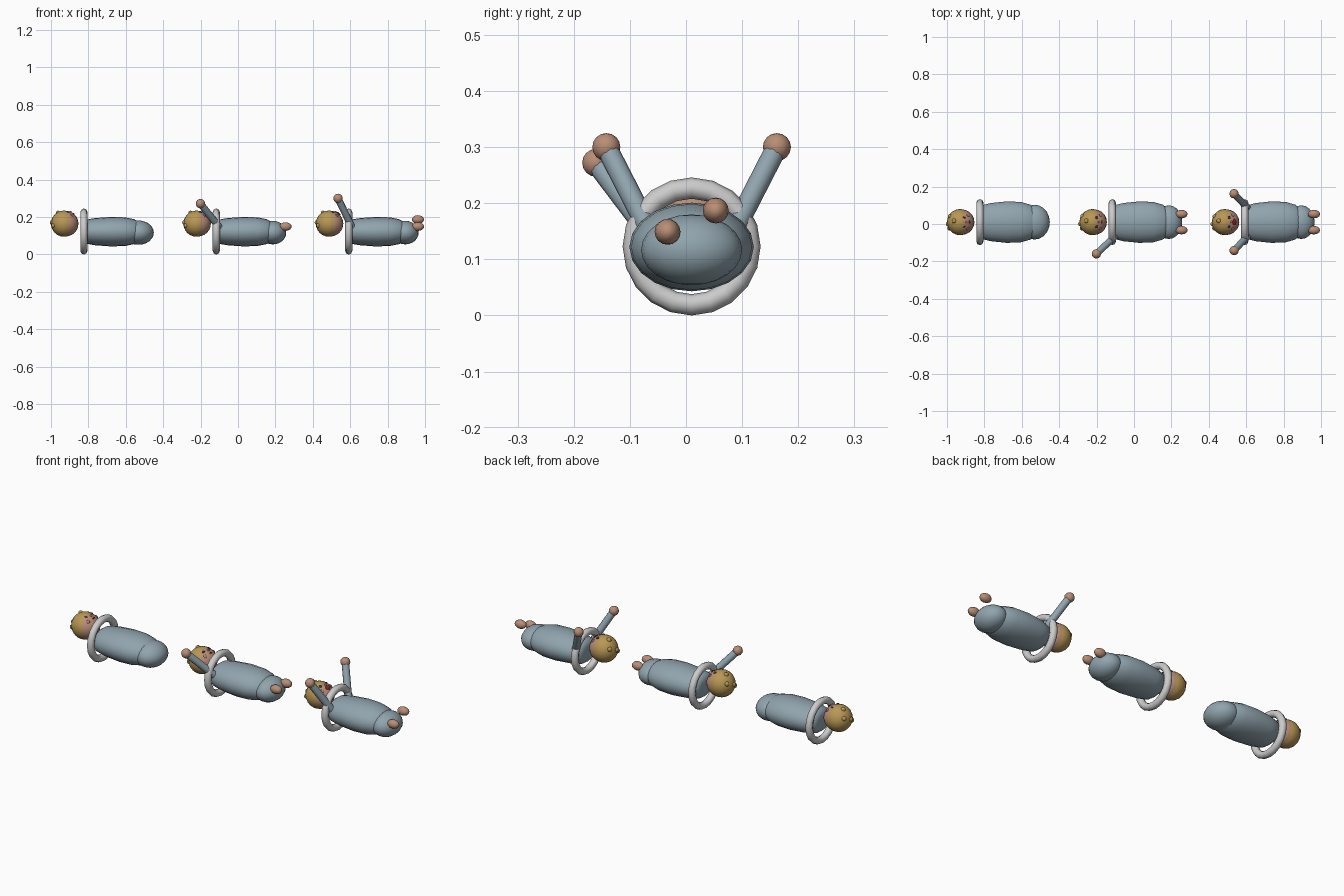
import bpy, math
from mathutils import Vector

if "Cube" in bpy.data.objects:
    bpy.data.objects.remove(bpy.data.objects["Cube"])

CY = 0.01  # lengthwise axis shared by all three figures


def mat(name, rgb):
    m = bpy.data.materials.new(name)
    m.diffuse_color = (*rgb, 1)
    m.use_nodes = True
    m.node_tree.nodes["Principled BSDF"].inputs["Base Color"].default_value = m.diffuse_color
    return m


cloth = mat("cloth", (0.28, 0.37, 0.42))
skin = mat("skin", (0.48, 0.27, 0.18))
gold = mat("hair_gold", (0.48, 0.31, 0.09))
dark = mat("eye_dark", (0.05, 0.03, 0.04))
pink = mat("cheek_pink", (0.50, 0.20, 0.20))
red = mat("mouth_red", (0.25, 0.02, 0.02))


def finish(name, m=None):
    o = bpy.context.object
    o.name = name
    if m:
        o.data.materials.append(m)
    bpy.ops.object.shade_smooth_by_angle(angle=math.radians(50))
    return o


def ball(name, loc, size, m, seg=16, rings=10):
    bpy.ops.mesh.primitive_uv_sphere_add(segments=seg, ring_count=rings, radius=1, location=loc)
    bpy.context.object.scale = size
    return finish(name, m)


def rod(name, a, b, r, m):
    a, b = Vector(a), Vector(b)
    bpy.ops.mesh.primitive_cylinder_add(vertices=10, radius=r, depth=(b - a).length, location=(a + b) / 2)
    bpy.context.object.rotation_euler = (b - a).to_track_quat('Z', 'Y').to_euler()
    return finish(name, m)


def wrapped_body(x0):
    # oval bundle lofted along x
    prof = [(-0.012, 0.45), (-0.005, 0.68), (0.01, 0.81), (0.06, 0.92), (0.145, 1.0),
            (0.22, 0.97), (0.27, 0.84), (0.30, 0.62), (0.32, 0.3)]
    n = 20
    verts, faces = [], []
    for x, s in prof:
        for i in range(n):
            a = 2 * math.pi * i / n
            verts.append((x0 + x, CY + 0.111 * s * math.cos(a), 0.122 + 0.079 * s * math.sin(a)))
    for j in range(len(prof) - 1):
        for i in range(n):
            k = (i + 1) % n
            faces.append((j * n + i, j * n + k, (j + 1) * n + k, (j + 1) * n + i))
    faces.append(tuple(reversed(range(n))))
    faces.append(tuple(range((len(prof) - 1) * n, len(prof) * n)))
    me = bpy.data.meshes.new("body")
    me.from_pydata(verts, [], faces)
    o = bpy.data.objects.new("body", me)
    bpy.context.collection.objects.link(o)
    bpy.ops.object.select_all(action='DESELECT')
    o.select_set(True)
    bpy.context.view_layer.objects.active = o
    finish("wrapped_body", cloth)


def head(x0, awake, crying):
    c = Vector((x0 - 0.097, CY, 0.165))
    ball("head", c, (0.068,) * 3, skin, 20, 12)
    h = Vector((x0 - 0.106, CY, 0.165))
    ball("hair", h, (0.07,) * 3, gold, 20, 12)
    # small curls over the crown
    for d in ((-1, -0.15, 0.1), (-0.85, 0.5, 0.35), (-0.85, -0.5, -0.15), (-0.5, 0.1, 0.9)):
        ball("curl", h + Vector(d).normalized() * 0.065, (0.013,) * 3, gold, 10, 6)

    # face looks up, chin toward the body
    def feature(name, dx, dy, size, m):
        d = Vector((dx, dy, math.sqrt(0.068 ** 2 - dx * dx - dy * dy)))
        o = ball(name, c + d, size, m, 10, 6)
        o.rotation_euler = d.to_track_quat('Z', 'Y').to_euler()

    for s in (-1, 1):
        e = 0.008 if awake else 0.004
        feature("eye", 0.014, s * 0.025, (0.008, e, 0.004), dark)
        feature("cheek", 0.034, s * 0.037, (0.009, 0.009, 0.004), pink)
    feature("nose", 0.026, 0, (0.006, 0.006, 0.006), skin)
    if crying:
        feature("mouth", 0.042, 0, (0.017, 0.013, 0.006), red)
    else:
        feature("mouth", 0.042, 0, (0.009, 0.004, 0.004), red)


def arm(x0, side, hand):
    hand = Vector((x0 + hand[0], CY + side * hand[1], hand[2]))
    rod("arm", (x0 + 0.02, CY + side * 0.07, 0.14), hand, 0.019, cloth)
    ball("hand", hand, (0.025,) * 3, skin, 12, 8)


for i in range(3):
    x0 = -0.824 + 0.708 * i
    wrapped_body(x0)
    # rounded end of the wrap
    if i == 0:
        ball("wrap_end", (x0 + 0.292, CY, 0.117), (0.082, 0.093, 0.065), cloth, 20, 12)
    else:
        ball("wrap_end", (x0 + 0.302, CY, 0.117), (0.072, 0.09, 0.063), cloth, 20, 12)
    # collar ring
    bpy.ops.mesh.primitive_torus_add(major_segments=20, minor_segments=8, major_radius=0.104,
                                     minor_radius=0.019, location=(x0, CY, 0.123),
                                     rotation=(0, math.pi / 2, 0))
    finish("collar_ring")
    head(x0, i > 0, i == 2)
    # feet poking out
    if i:
        for s in (-1, 1):
            z = 0.187 if (i == 2 and s == 1) else 0.149
            ball("foot", (x0 + 0.37, CY + s * 0.043, z), (0.033, 0.023, 0.023), skin, 12, 8)

# raised arms
arm(-0.116, -1, (-0.085, 0.17, 0.272))
for s in (-1, 1):
    arm(0.592, s, (-0.057, 0.152, 0.30))
